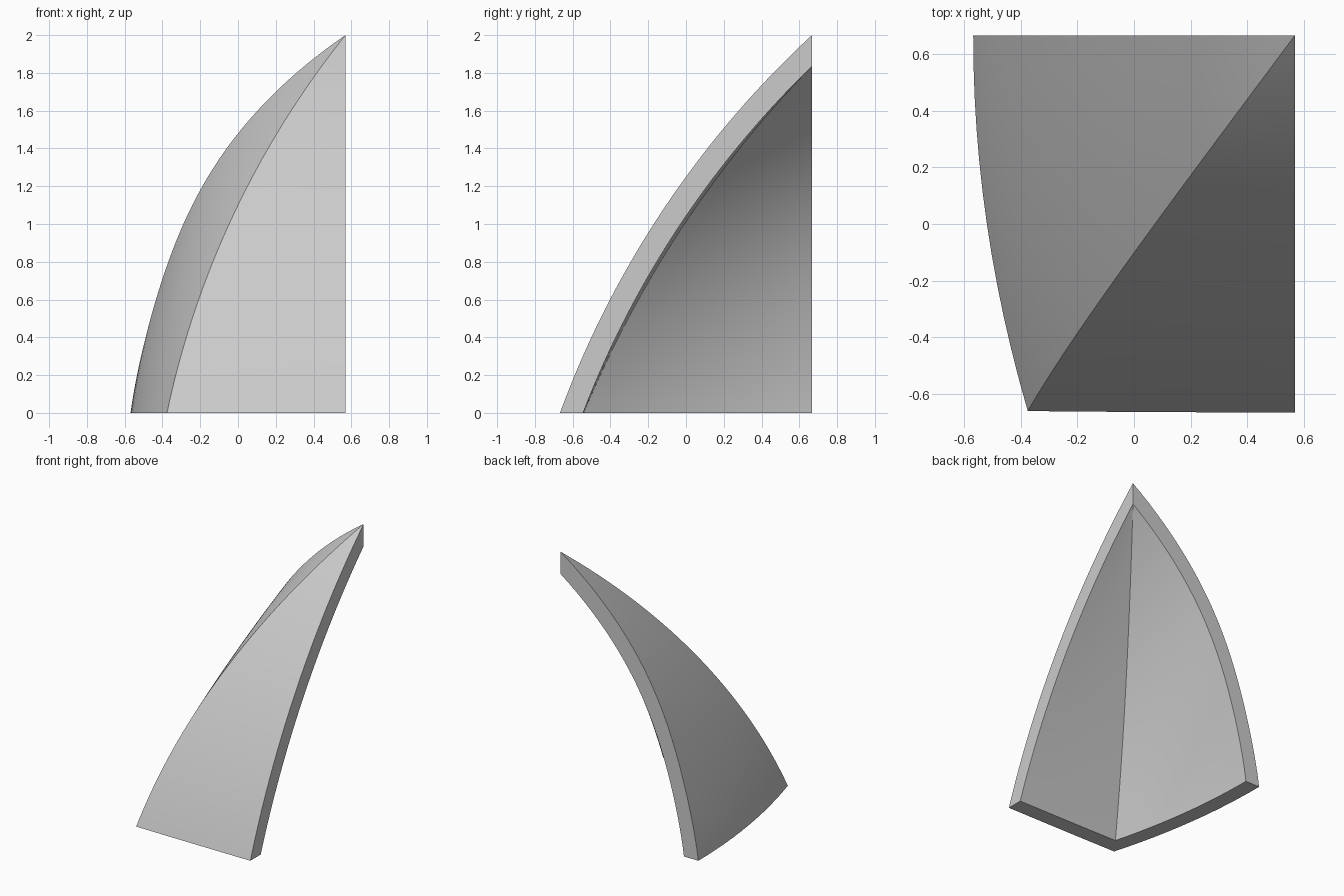
import bpy, bmesh, math
from mathutils import Vector

if "Cube" in bpy.data.objects:
    bpy.data.objects.remove(bpy.data.objects["Cube"])

SIDE_X, BACK_Y = 0.569, 0.667   # planes of the two cut sides
LEVELS, FRONT_COLS, SIDE_COLS = 40, 4, 12


def arc(start, end, top, sag, skew=0.0):
    """Outward arc giving the horizontal position at height z; skew bends the upper half more."""
    a, b = Vector((start, 0)), Vector((end, top))
    chord = b - a
    radius = chord.length ** 2 / (8 * sag) + sag / 2
    inward = Vector((chord.y, -chord.x)).normalized()
    centre = (a + b) / 2 + inward * (radius - sag)
    return lambda z: (centre.x - math.sqrt(radius ** 2 - (z - centre.y) ** 2)
                      + skew * math.sin(math.tau * z / top))


def skin_rows(top, front, seam_y, seam_x, back):
    """Rows of points from the right-hand cut, across the ridge, to the back cut."""
    rows = []
    for i in range(LEVELS + 1):
        z = top * i / LEVELS
        y0, ys, xs, xb = front(z), seam_y(z), seam_x(z), back(z)
        row = []
        for j in range(FRONT_COLS):
            t = j / FRONT_COLS
            row.append((SIDE_X + (xs - SIDE_X) * t, y0 + (ys - y0) * t * t, z))
        # The side panel bows less as it narrows towards the tip
        bow = 0.11 * (1 + 0.25 * z) * (BACK_Y - ys) ** 2
        for j in range(SIDE_COLS + 1):
            t = j / SIDE_COLS
            row.append((xs + (xb - xs) * t - bow * t * (1 - t), ys + (BACK_Y - ys) * t, z))
        rows.append(row)
    return rows


# Outer and inner skins of the curved two-panel shell
outer = skin_rows(2.0, arc(-0.667, BACK_Y, 2.0, 0.143), arc(-0.662, BACK_Y, 2.0, 0.142),
                  arc(-0.376, SIDE_X, 2.0, 0.13), arc(-0.569, SIDE_X, 2.0, 0.255, 0.018))
inner = skin_rows(1.835, arc(-0.545, BACK_Y, 1.835, 0.12), arc(-0.54, BACK_Y, 1.835, 0.105),
                  arc(-0.285, SIDE_X, 1.835, 0.11), arc(-0.45, SIDE_X, 1.835, 0.225, 0.014))

bm = bmesh.new()
out_v = [[bm.verts.new(p) for p in row] for row in outer]
in_v = [[bm.verts.new(p) for p in row] for row in inner]
cols = len(out_v[0])


def strip(a, b):
    """Join two rows of vertices with quads."""
    for k in range(len(a) - 1):
        bm.faces.new((a[k], a[k + 1], b[k + 1], b[k]))


for grid in (out_v, in_v):
    for i in range(LEVELS):
        strip(grid[i], grid[i + 1])

# Flat rims: base, right-hand cut and back cut
strip(out_v[0], in_v[0])
for c in (0, cols - 1):
    strip([r[c] for r in out_v], [r[c] for r in in_v])

# Close the tip, where each skin ends in one point
bmesh.ops.remove_doubles(bm, verts=bm.verts, dist=0.0005)
bmesh.ops.recalc_face_normals(bm, faces=bm.faces)
mesh = bpy.data.meshes.new("curved_shell")
bm.to_mesh(mesh)
bm.free()

shell = bpy.data.objects.new("curved_shell", mesh)
bpy.context.collection.objects.link(shell)

# Plain grey
grey = bpy.data.materials.new("light_grey")
grey.use_nodes = True
colour = (0.6, 0.6, 0.6, 1)
grey.diffuse_color = colour
grey.node_tree.nodes["Principled BSDF"].inputs["Base Color"].default_value = colour
mesh.materials.append(grey)

bpy.context.view_layer.objects.active = shell
shell.select_set(True)
bpy.ops.object.shade_smooth_by_angle(angle=math.radians(25))
